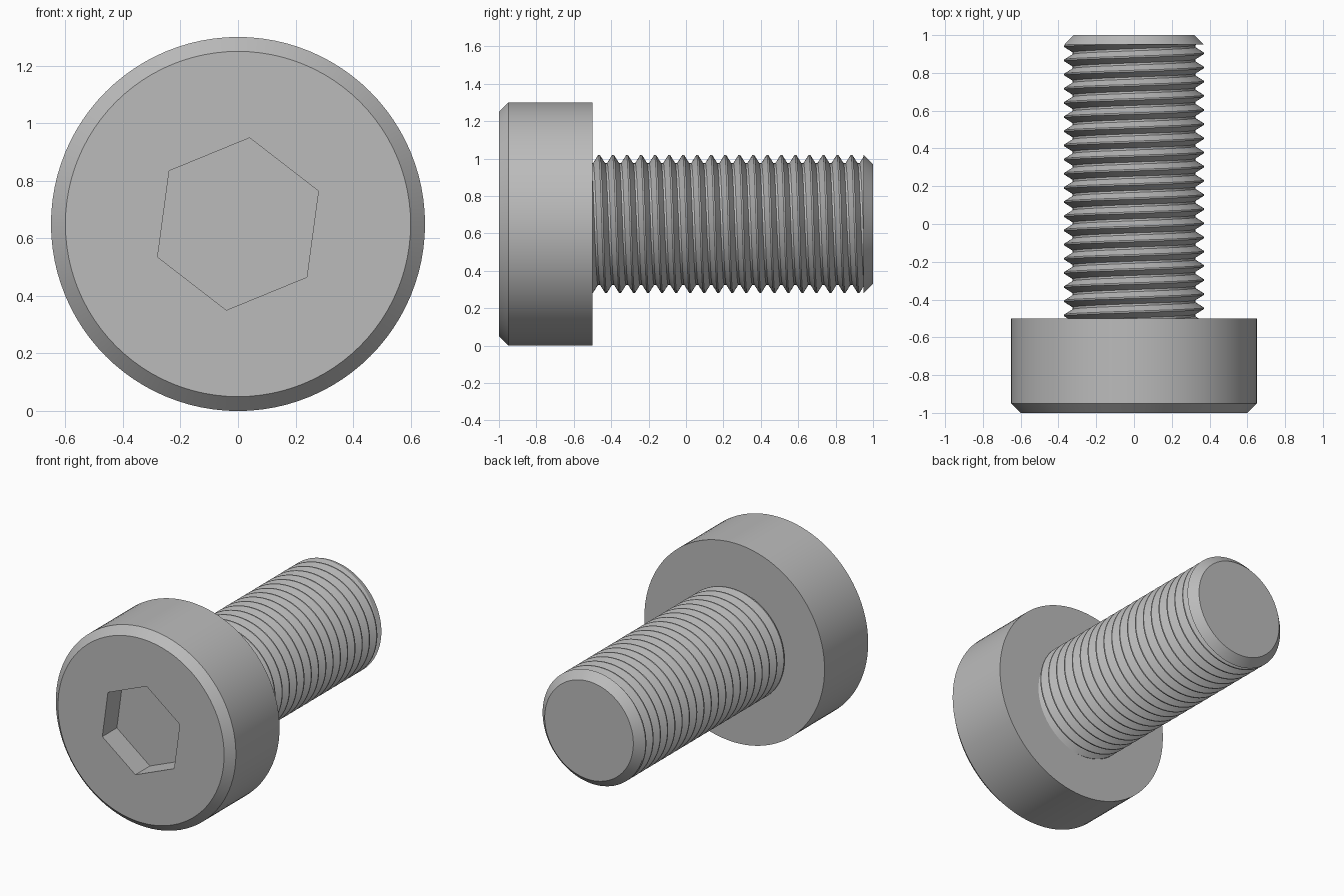
import bpy, bmesh, math
from mathutils import Matrix, Vector

if "Cube" in bpy.data.objects:
    bpy.data.objects.remove(bpy.data.objects["Cube"])

AXIS_Z = 0.65          # height of the bolt axis
SEG = 96               # sides of the round parts
PITCH = 0.075
CREST_R, ROOT_R = 0.37, 0.325
Y_HEAD, Y_TIP = -0.5, 0.95

steel = bpy.data.materials.new("steel_grey")
steel.diffuse_color = (0.5, 0.5, 0.5, 1)
steel.use_nodes = True
steel.node_tree.nodes["Principled BSDF"].inputs["Base Color"].default_value = steel.diffuse_color


def finish(bm, name):
    """Turn a bmesh into a named, coloured object."""
    bmesh.ops.recalc_face_normals(bm, faces=bm.faces)
    mesh = bpy.data.meshes.new(name)
    bm.to_mesh(mesh)
    bm.free()
    mesh.materials.append(steel)
    ob = bpy.data.objects.new(name, mesh)
    bpy.context.collection.objects.link(ob)
    ob.location.z = AXIS_Z
    return ob


def smooth(ob):
    bpy.ops.object.select_all(action='DESELECT')
    ob.select_set(True)
    bpy.context.view_layer.objects.active = ob
    bpy.ops.object.shade_smooth_by_angle(angle=math.radians(25))


def turned(name, profile, sides=SEG, start=0.0):
    """Closed solid turned about the y axis from (radius, y) points."""
    bm = bmesh.new()
    rings = [[bm.verts.new((r * math.cos(start + i * math.tau / sides), y,
                            r * math.sin(start + i * math.tau / sides)))
              for i in range(sides)] for r, y in profile]
    for a, b in zip(rings, rings[1:]):
        for i in range(sides):
            j = (i + 1) % sides
            bm.faces.new((a[i], a[j], b[j], b[i]))
    bm.faces.new(rings[0])
    bm.faces.new(rings[-1])
    return finish(bm, name)


# Chamfered cap head with a hexagonal socket
head = turned("head", [(0.60, -1.0), (0.65, -0.95), (0.65, Y_HEAD)])
cutter = turned("socket_cutter", [(0.302, -1.2), (0.302, -0.85)], 6, math.radians(82.3))
cut = head.modifiers.new("socket", 'BOOLEAN')
cut.operation = 'DIFFERENCE'
cut.solver = 'EXACT'
cut.object = cutter
bpy.context.view_layer.objects.active = head
bpy.ops.object.modifier_apply(modifier=cut.name)
bpy.data.objects.remove(cutter)
smooth(head)

# Right-handed helical thread, trimmed flat at both ends
tooth = [(CREST_R, -0.004), (CREST_R, 0.004), (ROOT_R, 0.032), (ROOT_R, 0.043)]
turns = 22
bm = bmesh.new()
columns = []
for i in range(SEG + 1):
    a = math.pi / 2 - i * math.tau / SEG
    y0 = -0.465 + PITCH * (i / SEG - 2)
    columns.append([bm.verts.new((r * math.cos(a), y0 + k * PITCH + dy, r * math.sin(a)))
                    for k in range(turns) for r, dy in tooth])
for c, d in zip(columns, columns[1:]):
    for k in range(len(c) - 1):
        bm.faces.new((c[k], c[k + 1], d[k + 1], d[k]))
bmesh.ops.remove_doubles(bm, verts=bm.verts, dist=1e-5)
for y, side in ((Y_HEAD, -1), (Y_TIP, 1)):
    bmesh.ops.bisect_plane(bm, geom=bm.verts[:] + bm.edges[:] + bm.faces[:],
                           plane_co=(0, y, 0), plane_no=(0, side, 0), clear_outer=True)
smooth(finish(bm, "thread"))

# Chamfered shank tip
smooth(turned("tip", [(CREST_R, Y_TIP), (0.32, 1.0)]))
